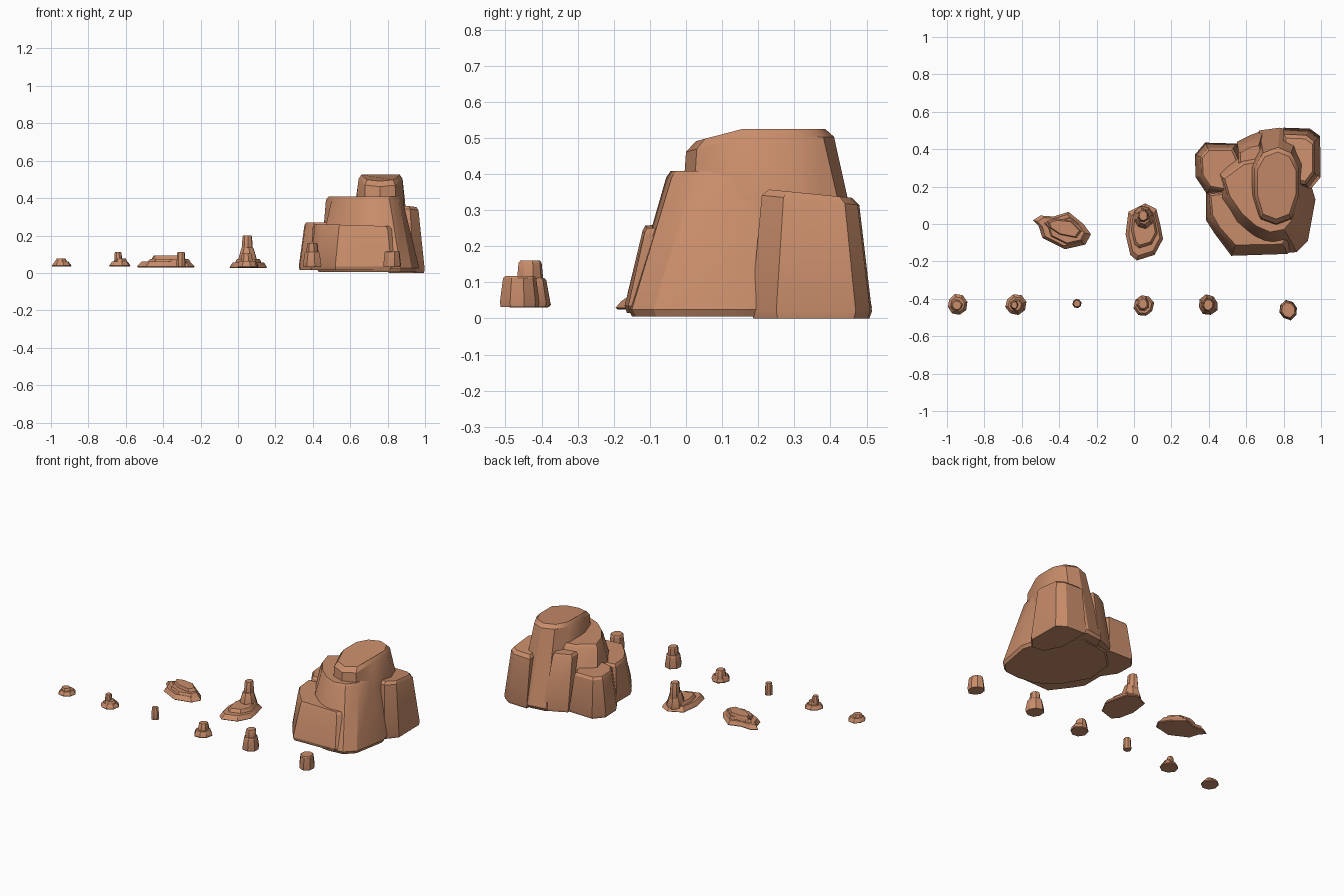
import bpy, bmesh, math, random

random.seed(4)
mat = bpy.data.materials.new("sandstone")
mat.diffuse_color = (0.58, 0.265, 0.145, 1)


def scaled(pts, s, shift=(0, 0)):
    cx = sum(p[0] for p in pts) / len(pts)
    cy = sum(p[1] for p in pts) / len(pts)
    return [(cx + (x - cx) * s + shift[0], cy + (y - cy) * s + shift[1]) for x, y in pts]


def ngon(cx, cy, rx, ry, n=8, jitter=0.08):
    out = []
    for i in range(n):
        a = 2 * math.pi * (i + 0.3) / n
        k = 1 + random.uniform(-jitter, jitter)
        out.append((cx + rx * k * math.cos(a), cy + ry * k * math.sin(a)))
    return out


def rock(name, base, top, z0, z1, chamfer=0.012, slope=None):
    """Loft from base outline to top outline (or a scale), both rims chamfered."""
    if not isinstance(top, list):
        top = scaled(base, top)
    size = max(p[0] for p in base) - min(p[0] for p in base)
    foot = min(0.02, (z1 - z0) * 0.15)
    inset = 1 - min(0.15, 2 * chamfer / size)
    rings = [(scaled(base, 0.96), z0), (base, z0 + foot),
             (top, z1 - chamfer), (scaled(top, inset), z1)]
    bm = bmesh.new()
    loops = []
    for i, (pts, z) in enumerate(rings):
        drop = slope if slope and i > 1 else (lambda x, y: 0)
        loops.append([bm.verts.new((x, y, z - drop(x, y))) for x, y in pts])
    n = len(base)
    for a, b in zip(loops, loops[1:]):
        for i in range(n):
            j = (i + 1) % n
            bm.faces.new((a[i], a[j], b[j], b[i]))
    bm.faces.new(loops[0][::-1])
    bm.faces.new(loops[-1])
    bmesh.ops.recalc_face_normals(bm, faces=bm.faces)
    me = bpy.data.meshes.new(name)
    bm.to_mesh(me)
    bm.free()
    me.materials.append(mat)
    ob = bpy.data.objects.new(name, me)
    bpy.context.collection.objects.link(ob)
    bpy.ops.object.select_all(action='DESELECT')
    ob.select_set(True)
    bpy.context.view_layer.objects.active = ob
    bpy.ops.object.shade_smooth_by_angle(angle=math.radians(30))
    return ob


# Large mesa: main body, crown, and lower buttresses
rock("mesa_body",
     [(.42, .12), (.52, -.05), (.64, -.14), (.76, -.16), (.87, -.15), (.93, -.09),
      (.97, .13), (.92, .3), (.75, .45), (.56, .42), (.44, .3)],
     [(.50, .15), (.57, .05), (.65, -.02), (.73, -.055), (.81, -.04), (.86, .02),
      (.88, .13), (.86, .28), (.74, .36), (.58, .33), (.47, .25)],
     .005, .408, .018)
rock("mesa_crown",
     [(.60, .12), (.67, .0), (.76, -.03), (.86, .0), (.91, .14), (.93, .36),
      (.88, .49), (.78, .515), (.67, .5), (.58, .34)],
     [(.645, .15), (.68, .03), (.76, .0), (.84, .03), (.88, .15), (.88, .3),
      (.84, .38), (.77, .41), (.69, .38), (.645, .3)],
     .01, .525, .022, slope=lambda x, y: .28 * max(0, .15 - y))
rock("mesa_front_slab",
     [(.385, .17), (.385, .02), (.43, -.05), (.52, -.17), (.82, -.16), (.87, -.12),
      (.80, .05), (.6, .2)],
     [(.40, .16), (.41, .05), (.45, -.02), (.54, -.12), (.80, -.115), (.82, -.09),
      (.78, .05), (.6, .18)],
     .015, .262, .014, slope=lambda x, y: .03 * (x - .4))
rock("mesa_left_buttress",
     [(.325, .37), (.33, .25), (.39, .16), (.52, .15), (.6, .3), (.55, .43), (.38, .435)],
     [(.355, .36), (.36, .26), (.405, .19), (.52, .17), (.58, .3), (.53, .405), (.395, .405)],
     .015, .27, .015)
rock("mesa_right_buttress",
     [(.80, .3), (.86, .19), (.94, .18), (.998, .25), (.995, .47), (.94, .51), (.80, .515)],
     [(.80, .3), (.85, .22), (.92, .21), (.965, .27), (.965, .44), (.92, .475), (.80, .48)],
     .0, .345, .018, slope=lambda x, y: .1 * (y - .35))
rock("mesa_back_shoulder",
     [(.55, .3), (.68, .25), (.72, .4), (.69, .5), (.62, .475), (.55, .44)],
     [(.56, .29), (.67, .25), (.70, .37), (.67, .43), (.62, .42), (.56, .385)],
     .015, .37, .015)

# Long flat outcrop
outcrop = [(-.54, .02), (-.5, .045), (-.43, .04), (-.35, .065), (-.27, .0), (-.23, -.055),
           (-.26, -.11), (-.37, -.135), (-.49, -.075), (-.51, -.01)]
rock("outcrop_base", outcrop, .88, .03, .06, .008)
rock("outcrop_middle", scaled(outcrop, .8, (.02, -.005)), .88, .035, .074, .008)
rock("outcrop_top",
     [(-.47, .015), (-.42, .03), (-.33, .02), (-.27, -.04), (-.3, -.08), (-.4, -.06), (-.46, -.02)],
     .86, .04, .092, .008)

# Spire outcrop
spire = [(-.03, .065), (.06, .11), (.12, .08), (.14, .0), (.155, -.08), (.11, -.165),
         (.015, -.195), (-.02, -.165), (-.045, -.055)]
rock("spire_base", spire, .9, .025, .055, .008)
rock("spire_ledge", scaled(spire, .76, (0, .02)), .86, .03, .075, .008)
rock("spire_cone", ngon(.05, .035, .06, .065), .62, .04, .135, .008)
rock("spire_tower", ngon(.048, .045, .032, .04), .82, .1, .2, .008)

# Small front row: (name, x, y, [(rx, ry, top scale, z0, z1, dx, dy), ...])
row = [
    ("flat_stone", -.945, -.43, [(.053, .055, .8, .035, .06, 0, 0),
                                 (.035, .035, .8, .04, .076, -.002, -.005)]),
    ("stub_stone", -.632, -.43, [(.055, .055, .82, .035, .06, 0, 0),
                                 (.038, .04, .8, .04, .078, .005, -.005),
                                 (.023, .025, .85, .05, .112, -.008, -.003)]),
    ("small_pillar", -.305, -.425, [(.025, .025, .85, .035, .112, 0, 0)]),
    ("boulder", .052, -.435, [(.054, .06, .85, .03, .065, 0, 0),
                              (.035, .042, .75, .04, .105, -.004, .01)]),
    ("stacked_pillar", .398, -.432, [(.053, .054, .8, .032, .112, 0, 0),
                                     (.034, .038, .88, .1, .16, 0, 0)]),
    ("round_stump", .825, -.46, [(.051, .053, .84, .032, .118, 0, 0)]),
]
for name, x, y, tiers in row:
    for i, (rx, ry, s, z0, z1, dx, dy) in enumerate(tiers):
        rock(f"{name}_{i + 1}", ngon(x + dx, y + dy, rx, ry), s, z0, z1, .006)
